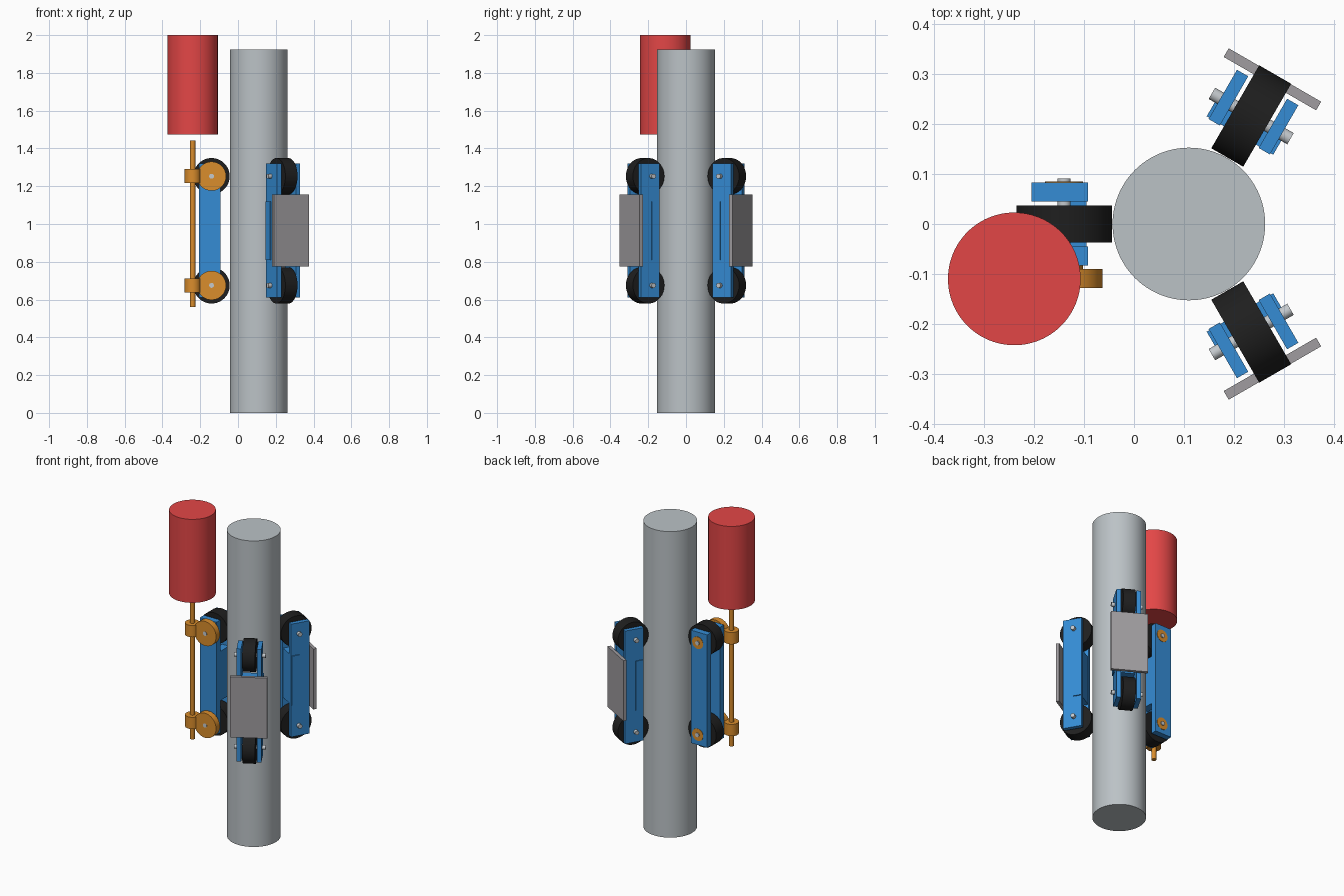
import bpy, bmesh
from math import radians, pi
from mathutils import Matrix, Vector

cube = bpy.data.objects.get("Cube")
if cube:
    bpy.data.objects.remove(cube, do_unlink=True)


def material(name, srgb):
    color = [(c / 255) ** 2.2 for c in srgb] + [1]
    m = bpy.data.materials.new(name)
    m.use_nodes = True
    m.diffuse_color = color
    node = next(n for n in m.node_tree.nodes if n.type == 'BSDF_PRINCIPLED')
    node.inputs["Base Color"].default_value = color
    return m


STEEL = material("pole steel", (186, 193, 197))
RED = material("motor red", (226, 72, 72))
BLUE = material("frame blue", (56, 139, 212))
BLACK = material("rubber black", (36, 36, 36))
BRASS = material("gear brass", (217, 140, 48))
GREY = material("plate grey", (158, 155, 158))
SILVER = material("axle silver", (195, 200, 204))


def finish(name, bm, mat, matrix, smooth=False):
    bm.transform(matrix)
    mesh = bpy.data.meshes.new(name)
    bm.to_mesh(mesh)
    bm.free()
    mesh.materials.append(mat)
    obj = bpy.data.objects.new(name, mesh)
    bpy.context.collection.objects.link(obj)
    if smooth:
        bpy.ops.object.select_all(action='DESELECT')
        obj.select_set(True)
        bpy.context.view_layer.objects.active = obj
        bpy.ops.object.shade_smooth_by_angle(angle=radians(35))
    return obj


def box(name, low, high, mat, matrix=Matrix()):
    low, high = Vector(low), Vector(high)
    bm = bmesh.new()
    bmesh.ops.create_cube(bm, size=1)
    local = Matrix.Translation((low + high) / 2) @ Matrix.Diagonal((high - low).to_4d())
    return finish(name, bm, mat, matrix @ local)


def cylinder(name, radius, start, end, mat, matrix=Matrix(), sides=64):
    start, end = Vector(start), Vector(end)
    axis = end - start
    bm = bmesh.new()
    bmesh.ops.create_cone(bm, cap_ends=True, segments=sides, radius1=radius,
                          radius2=radius, depth=axis.length)
    turn = axis.to_track_quat('Z', 'Y').to_matrix().to_4x4()
    return finish(name, bm, mat, matrix @ Matrix.Translation((start + end) / 2) @ turn, True)


POLE_X = 0.11
WHEEL_OUT = 0.25          # wheel axle distance from the pole axis
LEVELS = {"lower": 0.675, "upper": 1.253}

# Pole being climbed
cylinder("pole", 0.153, (POLE_X, 0, 0), (POLE_X, 0, 1.925), STEEL, sides=96)


def carriage(name, angle, driven):
    """Wheel carriage; local +x points outwards from the pole."""
    place = Matrix.Translation((POLE_X, 0, 0)) @ Matrix.Rotation(radians(angle), 4, 'Z')
    outer = 0.083 if driven else 0.071
    for side, s in (("first", 1), ("second", -1)):
        a, b = sorted((s * 0.045, s * outer))
        box(f"{name}_{side}_side_plate", (0.202, a, 0.61), (0.316, b, 1.32), BLUE, place)
    # Cross block joining the two side plates
    box(f"{name}_cross_block", (0.205, -0.077, 0.81), (0.252, 0.077, 1.12), BLUE, place)
    for level, z in LEVELS.items():
        def across(part, radius, a, b, mat):
            cylinder(f"{name}_{level}_{part}", radius, (WHEEL_OUT, a, z),
                     (WHEEL_OUT, b, z), mat, place)
        across("wheel", 0.096, -0.037, 0.037, BLACK)
        across("axle", 0.013, -0.091, 0.13 if driven else 0.091, SILVER)
        if driven:
            across("bushing", 0.038, -0.085, -0.046, BRASS)
            across("gear_hub", 0.038, 0.046, 0.092, BRASS)
            across("worm_gear", 0.077, 0.09, 0.128, BRASS)
    if not driven:
        box(f"{name}_outer_plate", (0.325, -0.107, 0.775), (0.345, 0.107, 1.155), GREY, place)


carriage("drive_carriage", 180, True)
carriage("back_carriage", 60, False)
carriage("front_carriage", -60, False)

# Motor, worm shaft and worms
MX, MY = -0.24, -0.11
cylinder("motor", 0.133, (MX, MY, 1.475), (MX, MY, 2), RED, sides=96)
cylinder("worm_shaft", 0.014, (MX, MY, 0.56), (MX, MY, 1.443), BRASS)
for level, z in LEVELS.items():
    cylinder(f"{level}_worm", 0.042, (MX, MY, z - 0.037), (MX, MY, z + 0.037), BRASS)
